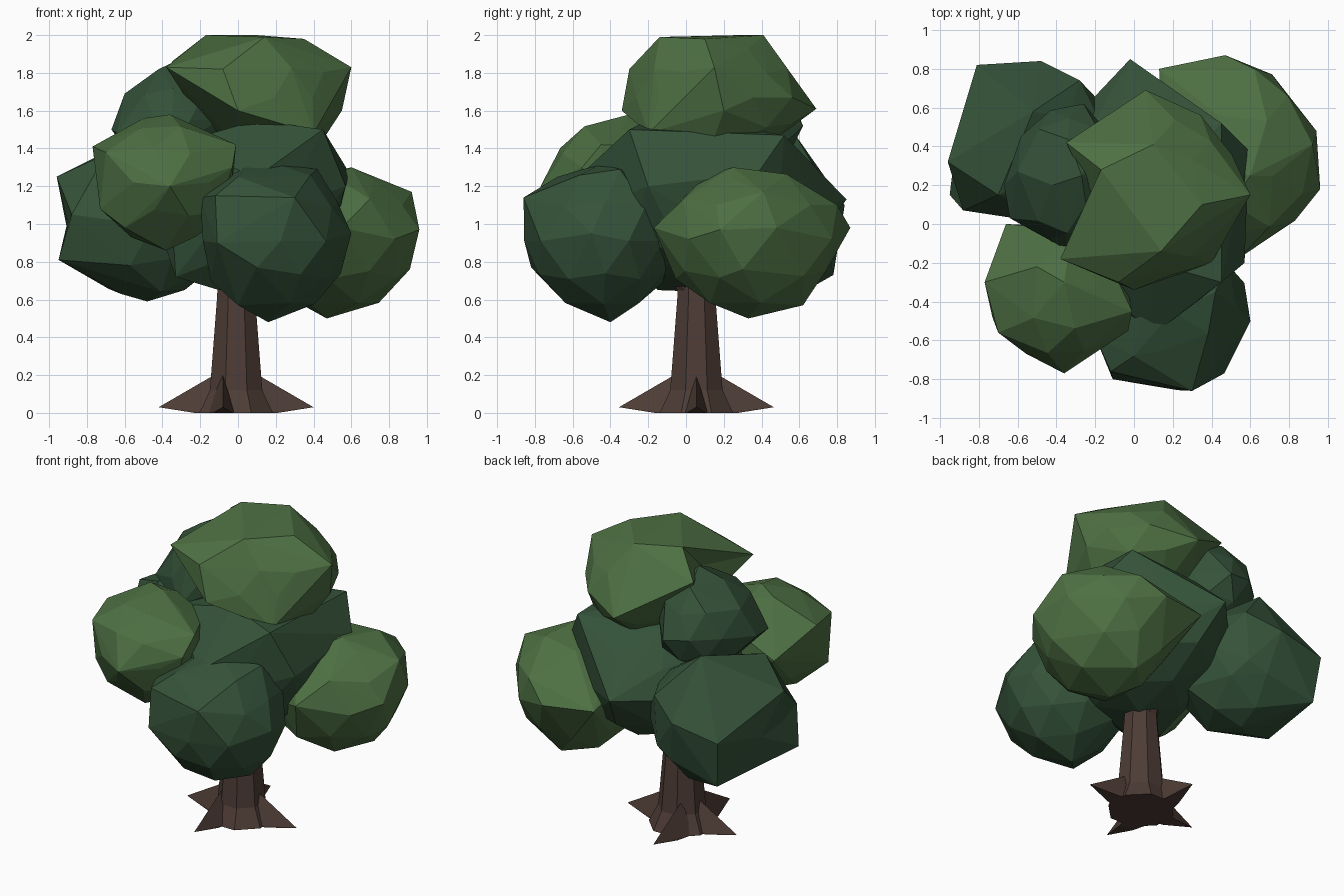
import bpy, bmesh, random
from math import pi, sin, cos
from mathutils import Vector, Matrix

cube = bpy.data.objects.get("Cube")
if cube:
    bpy.data.objects.remove(cube, do_unlink=True)

random.seed(4)


def material(name, rgb):
    m = bpy.data.materials.new(name)
    m.use_nodes = True
    m.diffuse_color = (*rgb, 1)
    m.node_tree.nodes["Principled BSDF"].inputs["Base Color"].default_value = (*rgb, 1)
    return m


LIGHT = material("light_leaf_green", (0.075, 0.162, 0.056))
DARK = material("dark_leaf_green", (0.035, 0.085, 0.041))
BARK = material("bark_brown", (0.075, 0.045, 0.036))


def finish(name, bm, mat):
    bmesh.ops.recalc_face_normals(bm, faces=bm.faces)
    mesh = bpy.data.meshes.new(name)
    bm.to_mesh(mesh)
    bm.free()
    mesh.materials.append(mat)
    obj = bpy.data.objects.new(name, mesh)
    bpy.context.collection.objects.link(obj)
    return obj


def hull(bm):
    res = bmesh.ops.convex_hull(bm, input=bm.verts)
    loose = {g for g in res["geom_interior"] + res["geom_unused"]
             if isinstance(g, bmesh.types.BMVert)}
    bmesh.ops.delete(bm, geom=list(loose), context="VERTS")


def clump(name, mat, centre, radii, corners, dent=None):
    """Faceted leaf mass: a roughened ellipsoid stretched over a few corners.
    A dent splits the edge nearest its first point and moves the split to its second."""
    bm = bmesh.new()
    bmesh.ops.create_icosphere(bm, subdivisions=2, radius=1)
    spin = Matrix.Rotation(random.uniform(0, pi), 3, "Z")
    corners = [Vector(c) for c in corners]
    for v in list(bm.verts):
        p = spin @ v.co * random.uniform(0.9, 0.99)
        v.co = Vector(centre) + Vector(a * b for a, b in zip(p, radii))
        # keep facets large around the corners
        if min((v.co - c).length for c in corners) < 0.13:
            bm.verts.remove(v)
    for c in corners:
        bm.verts.new(c)
    hull(bm)
    if dent:
        near, target = map(Vector, dent)
        edge = min(bm.edges, key=lambda e: ((e.verts[0].co + e.verts[1].co) / 2 - near).length)
        res = bmesh.ops.subdivide_edges(bm, edges=[edge], cuts=1)
        for v in res["geom_inner"]:
            if isinstance(v, bmesh.types.BMVert):
                v.co = target
        bmesh.ops.triangulate(bm, faces=bm.faces)
    return finish(name, bm, mat)


# Leaf clumps
clump("crown_top", LIGHT, (0.15, 0.17, 1.67), (0.4, 0.46, 0.31),
      [(0.6, 0.15, 1.83), (0.06, 0.69, 1.61), (-0.08, -0.3, 1.82),
       (-0.38, -0.18, 1.83), (-0.35, 0.42, 1.86), (0.35, 0.1, 1.98),
       (-0.17, 0.28, 2), (0.14, -0.14, 1.99), (0.1, 0.41, 2), (0, -0.34, 1.6),
       (0.4, -0.2, 1.48), (0.4, 0.12, 1.37), (0.55, 0.2, 1.6), (0.1, 0.38, 1.38)],
      dent=((-0.36, 0.12, 1.84), (-0.2, 0.12, 1.82)))
clump("leaves_front_right", LIGHT, (-0.38, -0.36, 1.22), (0.37, 0.38, 0.36),
      [(-0.77, -0.3, 1.41), (-0.36, -0.3, 1.58), (-0.5, -0.22, 1.56),
       (-0.01, -0.45, 1.42), (-0.36, -0.77, 1.2), (-0.7, -0.56, 1.38),
       (-0.73, -0.48, 1.08), (-0.6, -0.54, 0.98), (-0.03, -0.55, 1.3),
       (-0.38, -0.45, 0.86), (-0.66, 0, 1.25)])
clump("leaves_front", DARK, (0.2, -0.45, 0.91), (0.42, 0.42, 0.42),
      [(0.3, -0.86, 1.14), (0.16, -0.4, 0.48), (0.6, -0.5, 0.95),
       (-0.2, -0.58, 1.14), (0.05, -0.4, 1.32), (0.42, -0.35, 1.29),
       (0.1, -0.82, 0.77), (-0.11, -0.8, 0.9), (-0.12, -0.76, 1.15),
       (0, -0.68, 1.25), (0, -0.58, 0.57)])
clump("leaves_left", LIGHT, (0.53, 0.35, 0.92), (0.43, 0.49, 0.41),
      [(0.47, 0.87, 0.98), (0.92, 0.41, 1.17), (0.94, 0.48, 0.98), (0.96, 0.18, 0.97),
       (0.91, 0.3, 0.76), (0.47, 0.33, 0.5), (0.13, 0.8, 1),
       (0.55, -0.17, 0.98), (0.62, 0.8, 1.1), (0.6, 0.25, 1.3), (0.5, 0.62, 0.57)])
clump("leaves_back_right", DARK, (-0.5, 0.41, 0.99), (0.44, 0.42, 0.42),
      [(-0.96, 0.32, 1.25), (-0.95, 0.15, 0.81), (-0.81, 0.82, 1.04),
       (-0.78, 0.78, 0.73), (-0.48, 0.84, 1.1), (-0.88, 0.07, 1.05),
       (-0.48, 0.45, 0.59), (-0.62, 0.35, 0.63), (-0.7, 0.15, 1.37),
       (-0.52, 0.58, 1.47), (-0.28, 0.74, 1.2), (-0.3, 0.74, 0.87), (-0.12, 0.35, 0.78)],
      dent=((-0.96, 0.24, 1.03), (-0.9, 0.26, 1)))
clump("leaves_upper_right", DARK, (-0.34, 0.25, 1.55), (0.32, 0.36, 0.33),
      [(-0.67, 0.2, 1.5), (-0.6, 0.27, 1.69), (-0.27, 0.25, 1.89), (-0.42, 0.2, 1.82),
       (-0.26, 0.62, 1.52), (-0.64, 0.03, 1.48), (-0.35, -0.13, 1.4)])
clump("leaves_core", DARK, (0.06, 0.12, 1.09), (0.53, 0.64, 0.46),
      [(-0.02, 0.85, 1.13), (0.1, -0.57, 1.25), (0.45, -0.3, 1.5),
       (0.59, 0.38, 1.27), (0.57, -0.2, 1.2), (0.1, -0.2, 1.55), (0.45, 0.52, 1.47),
       (-0.33, -0.2, 0.72), (-0.35, -0.15, 1.42), (-0.1, -0.15, 0.65)])

# Trunk: octagonal rings with a flared foot
AXIS = Vector((-0.01, 0.055, 0))
SIDES = 8


def ring(bm, centre, radius):
    return [bm.verts.new(centre + radius * Vector((cos(a), sin(a), 0)))
            for a in (2 * pi * (i + 0.5) / SIDES for i in range(SIDES))]


def tube(name, sections):
    bm = bmesh.new()
    rings = [ring(bm, c, r) for c, r in sections]
    for a, b in zip(rings, rings[1:]):
        for i in range(SIDES):
            j = (i + 1) % SIDES
            bm.faces.new((a[i], a[j], b[j], b[i]))
    bm.faces.new(rings[0])
    bm.faces.new(rings[-1])
    return finish(name, bm, BARK)


tube("trunk", [(AXIS + Vector((0, 0, z)), r) for z, r in
               ((0, 0.21), (0.12, 0.15), (0.6, 0.11), (0.95, 0.09))])

# Branches reaching into the leaves
for name, tip in (("branch_front", (0.05, -0.12, 0.85)), ("branch_back", (-0.05, 0.22, 0.85))):
    tube(name, [(AXIS + Vector((0, 0, 0.58)), 0.07), (Vector(tip), 0.04)])

# Roots: four wedges sloping from the trunk down to a pointed tip
for k, (side, shift) in enumerate((("left", 0), ("back", -0.07), ("right", 0), ("front", -0.07))):
    bm = bmesh.new()
    for p in ((0.1, 0, 0.21), (0.41, 0, 0.03), (0.1, 0.08, 0), (0.1, -0.08, 0),
              (0.22, 0.05, 0), (0.22, -0.05, 0)):
        bm.verts.new(AXIS + Vector((shift, 0, 0)) + Matrix.Rotation(k * pi / 2, 3, "Z") @ Vector(p))
    hull(bm)
    finish("root_" + side, bm, BARK)
